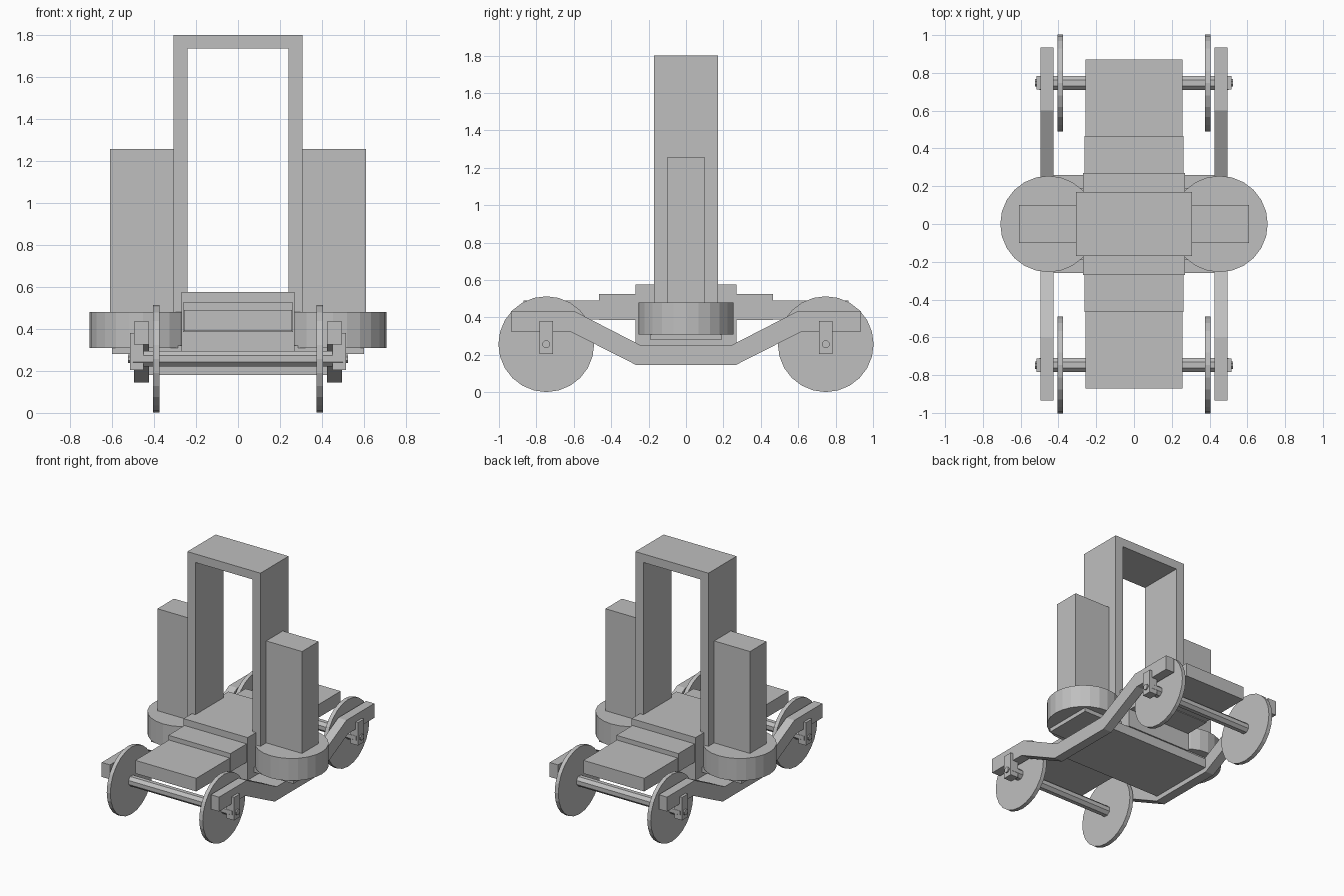
import bpy, bmesh, math
from mathutils import Matrix

if "Cube" in bpy.data.objects:
    bpy.data.objects.remove(bpy.data.objects["Cube"])

grey = bpy.data.materials.new("plain grey")
grey.diffuse_color = (0.52, 0.52, 0.52, 1)
grey.use_nodes = True
grey.node_tree.nodes["Principled BSDF"].inputs["Base Color"].default_value = grey.diffuse_color


def finish(name, bm):
    bmesh.ops.recalc_face_normals(bm, faces=bm.faces)
    me = bpy.data.meshes.new(name)
    bm.to_mesh(me)
    bm.free()
    me.materials.append(grey)
    ob = bpy.data.objects.new(name, me)
    bpy.context.collection.objects.link(ob)
    return ob


def box(name, x, y, z):
    """Box from (min, max) pairs."""
    bm = bmesh.new()
    bmesh.ops.create_cube(bm, size=1)
    for v in bm.verts:
        for i, (a, b) in enumerate((x, y, z)):
            v.co[i] = min(a, b) if v.co[i] < 0 else max(a, b)
    return finish(name, bm)


def cylinder(name, centre, radius, depth, sides, along_x=False, turn=0.0):
    bm = bmesh.new()
    m = Matrix.Translation(centre)
    if along_x:
        m = m @ Matrix.Rotation(math.pi / 2, 4, 'Y')
    m = m @ Matrix.Rotation(turn, 4, 'Z')
    bmesh.ops.create_cone(bm, cap_ends=True, segments=sides, radius1=radius,
                          radius2=radius, depth=depth, matrix=m)
    return finish(name, bm)


def extrude(name, profile, start, direction):
    """Closed 3D profile swept along a vector."""
    bm = bmesh.new()
    face = bm.faces.new([bm.verts.new(p) for p in profile])
    out = bmesh.ops.extrude_face_region(bm, geom=[face])
    moved = [g for g in out["geom"] if isinstance(g, bmesh.types.BMVert)]
    bmesh.ops.translate(bm, verts=moved, vec=direction)
    bmesh.ops.translate(bm, verts=bm.verts, vec=start)
    return finish(name, bm)


# Stepped central deck
box("long_deck", (-0.257, 0.257), (-0.87, 0.87), (0.39, 0.49))
box("middle_deck", (-0.262, 0.262), (-0.465, 0.465), (0.385, 0.525))
box("centre_block", (-0.27, 0.27), (-0.27, 0.27), (0.25, 0.575))
box("belly_plate", (-0.43, 0.43), (-0.26, 0.26), (0.18, 0.25))
box("cross_beam", (-0.6, 0.6), (-0.19, 0.19), (0.28, 0.32))

# Tall square arch
arch = [(-0.308, 0.48), (-0.308, 1.8), (0.308, 1.8), (0.308, 0.48),
        (0.24, 0.48), (0.24, 1.735), (-0.24, 1.735), (-0.24, 0.48)]
extrude("arch", [(x, 0, z) for x, z in arch], (0, -0.17, 0), (0, 0.34, 0))

# Cranked side rail outline, mirrored front to back
top = [(-0.935, 0.435), (-0.6, 0.435), (-0.24, 0.25)]
bottom = [(-0.265, 0.145), (-0.62, 0.325), (-0.935, 0.325)]
rail = (top + [(-y, z) for y, z in reversed(top)]
        + [(-y, z) for y, z in reversed(bottom)] + bottom)

for s, side in ((-1, "left"), (1, "right")):
    # Round pedestal with its tower
    cylinder(side + "_pedestal", (s * 0.453, 0, 0.395), 0.255, 0.17, 24)
    box(side + "_tower", (s * 0.3, s * 0.61), (-0.1, 0.1), (0.48, 1.257))
    extrude(side + "_rail", [(0, y, z) for y, z in rail],
            (s * 0.46 - 0.035, 0, 0), (0.07, 0, 0))
    for e, end in ((-0.747, "front"), (0.747, "rear")):
        tag = end + "_" + side
        cylinder(tag + "_wheel", (s * 0.39, e, 0.257), 0.256, 0.03, 24, True)
        # Axle hanger: bearing block under the rail, lug on its outside
        box(tag + "_bearing", (s * 0.45, s * 0.51), (e - 0.036, e + 0.036), (0.205, 0.326))
        box(tag + "_lug", (s * 0.49, s * 0.515), (e - 0.036, e + 0.036), (0.205, 0.38))

# Eight-sided axles with narrow end pins
for e, end in ((-0.747, "front"), (0.747, "rear")):
    cylinder(end + "_axle", (0, e, 0.257), 0.04, 1.0, 8, True, math.pi / 8)
    cylinder(end + "_axle_pin", (0, e, 0.257), 0.022, 1.05, 8, True, math.pi / 8)
